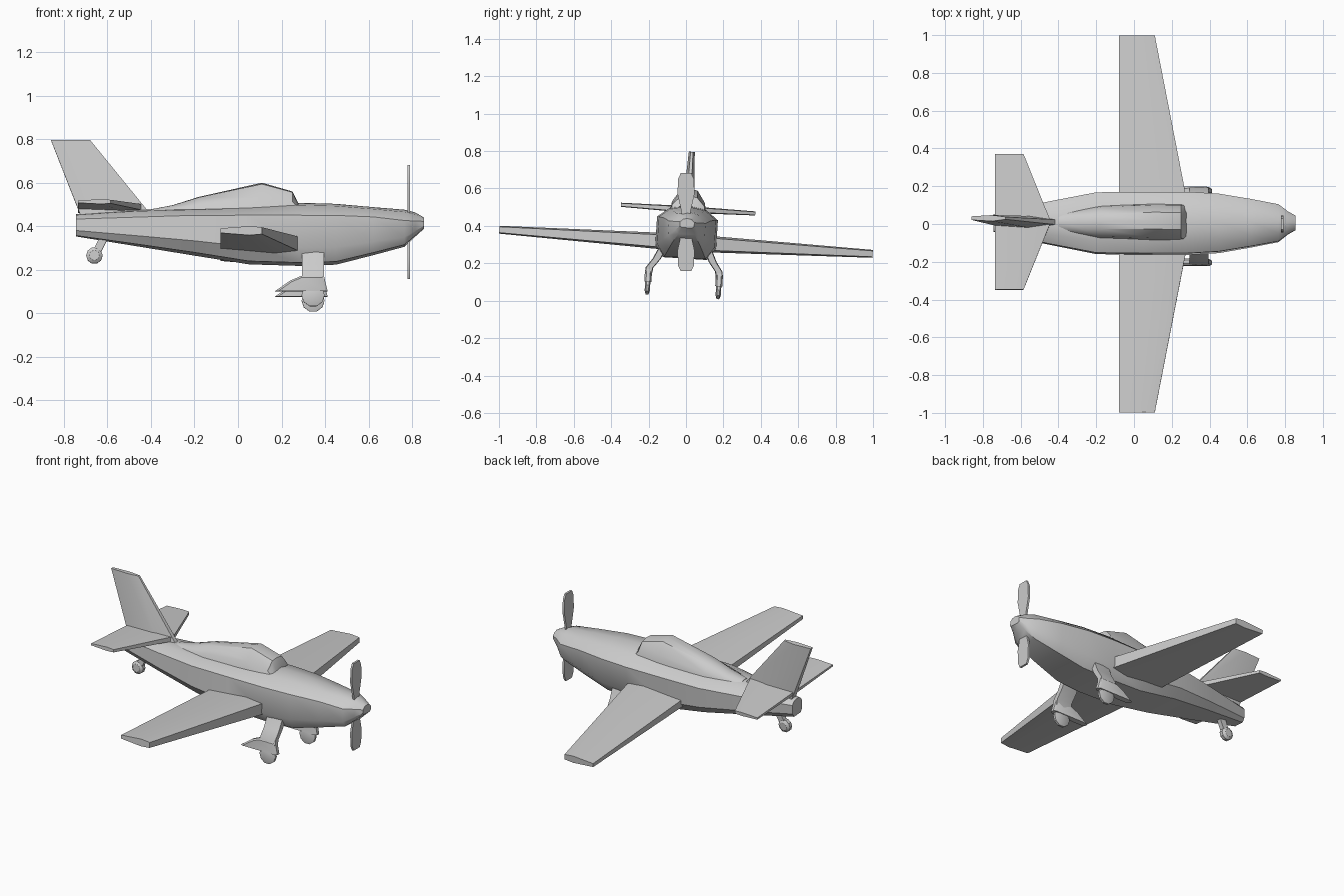
import bpy, bmesh, math
from mathutils import Matrix, Vector

if "Cube" in bpy.data.objects:
    bpy.data.objects.remove(bpy.data.objects["Cube"])

# The whole aircraft is banked slightly about its long axis
PIVOT = Vector((0, 0, 0.315))
ROLL = (Matrix.Translation(PIVOT) @ Matrix.Rotation(math.radians(-3.7), 4, 'X')
        @ Matrix.Translation(-PIVOT))


def finish(name, bm, roll=True, mirror=False, angle=35):
    bmesh.ops.recalc_face_normals(bm, faces=bm.faces)
    me = bpy.data.meshes.new(name)
    bm.to_mesh(me)
    bm.free()
    ob = bpy.data.objects.new(name, me)
    bpy.context.collection.objects.link(ob)
    if roll:
        ob.matrix_world = ROLL
    bpy.ops.object.select_all(action='DESELECT')
    ob.select_set(True)
    bpy.context.view_layer.objects.active = ob
    bpy.ops.object.shade_smooth_by_angle(angle=math.radians(angle))
    if mirror:
        ob.modifiers.new("mirror", 'MIRROR').use_axis = (False, True, False)
    return ob


def loft(name, rings, **kw):
    bm = bmesh.new()
    loops = [[bm.verts.new(p) for p in r] for r in rings]
    n = len(loops[0])
    for a, b in zip(loops, loops[1:]):
        for i in range(n):
            j = (i + 1) % n
            bm.faces.new((a[i], a[j], b[j], b[i]))
    bm.faces.new(loops[0])
    bm.faces.new(loops[-1])
    return finish(name, bm, **kw)


def symmetric(half):
    """Close a half profile (starting at the bottom) across y = 0."""
    return half + [(x, -y, z) for x, y, z in reversed(half) if y > 1e-6]


# Fuselage with nose: x, half width, bottom, shoulder, top
def body(x, w, b, s, t):
    return symmetric([(x, w * 0.72, b), (x, w, b + 0.3 * (s - b)), (x, w, s),
                      (x, w * 0.6, s + 0.75 * (t - s)), (x, 0, t)])


loft("fuselage", [body(*s) for s in [
    (-0.745, 0.045, 0.355, 0.43, 0.455), (-0.46, 0.11, 0.312, 0.435, 0.475),
    (-0.2, 0.16, 0.272, 0.44, 0.48), (0.05, 0.163, 0.232, 0.44, 0.49),
    (0.28, 0.163, 0.225, 0.44, 0.508), (0.45, 0.153, 0.23, 0.44, 0.503),
    (0.62, 0.125, 0.272, 0.435, 0.488), (0.765, 0.098, 0.31, 0.42, 0.476),
    (0.815, 0.06, 0.355, 0.42, 0.463), (0.855, 0.038, 0.39, 0.42, 0.44)]])


# Canopy: x, half width, top
def hood(x, w, t):
    b = 0.455
    h = t - b
    return symmetric([(x, w, b), (x, w * 0.88, b + h * 0.5),
                      (x, w * 0.45, b + h * 0.94), (x, 0, t)])


loft("canopy", [hood(*s) for s in [
    (-0.4, 0.04, 0.478), (-0.3, 0.065, 0.497), (-0.18, 0.088, 0.535),
    (0.11, 0.1, 0.6), (0.25, 0.1, 0.56), (0.285, 0.098, 0.49)]])


# Wings and tailplane: span position, leading x, trailing x, height, half thickness
def foil(y, le, te, z, t):
    c = le - te
    up = [(le, 0.75), (le - 0.3 * c, 1.0), (te, 0.5)]
    return [(x, y, z + t * k) for x, k in up] + [(x, y, z - t * k) for x, k in reversed(up)]


loft("wing", [foil(0.02, 0.3, -0.08, 0.31, 0.047),
              foil(1.0, 0.11, -0.08, 0.315, 0.021)], mirror=True)
loft("tailplane", [foil(0.0, 0.02 - 0.46, -0.735, 0.488, 0.018),
                   foil(0.36, -0.585, -0.735, 0.49, 0.011)], mirror=True)


# Fin: height, leading x, trailing x, half thickness
def fin_ring(z, le, te, t):
    m = le - 0.4 * (le - te)
    return [(le, t * 0.4, z), (m, t, z), (te, t * 0.6, z),
            (te, -t * 0.6, z), (m, -t, z), (le, -t * 0.4, z)]


loft("fin", [fin_ring(0.44, -0.39, -0.72, 0.034),
             fin_ring(0.797, -0.68, -0.86, 0.016)])

# Main gear legs swept along a bent path
loft("gear_leg", [[(0.295, y - t, z), (0.345, y - t * 1.2, z), (0.395, y - t, z),
                   (0.395, y + t, z), (0.345, y + t * 1.2, z), (0.295, y + t, z)]
                  for y, z, t in [(0.115, 0.29, 0.018), (0.15, 0.215, 0.018),
                                  (0.186, 0.165, 0.017), (0.19, 0.12, 0.015)]],
     mirror=True)

# Wheel fairings
spat = [(0.17, 0.088), (0.24, 0.137), (0.29, 0.158), (0.395, 0.158), (0.412, 0.088)]
loft("wheel_fairing", [[(0.3 + (x - 0.3) * s, y, 0.088 + (z - 0.088) * s) for x, z in spat]
                       for y, s in [(0.171, 0.88), (0.18, 1), (0.2, 1), (0.209, 0.88)]],
     mirror=True)


# Wheels as low-poly rounded discs
def wheel(name, x, y, z, r, hw, mirror=False):
    rings = [[(x + r * k * math.cos(a), y + hw * o, z + r * k * math.sin(a))
              for a in [math.tau * i / 10 for i in range(10)]]
             for o, k in [(-1, 0.6), (-0.5, 1), (0.5, 1), (1, 0.6)]]
    return loft(name, rings, mirror=mirror)


wheel("main_wheel", 0.345, 0.19, 0.07, 0.053, 0.014, True)
wheel("tail_wheel", -0.66, 0, 0.265, 0.038, 0.022)

# Tail wheel strut
loft("tail_strut", [[(x - 0.02, -0.014, z), (x + 0.02, -0.014, z),
                     (x + 0.02, 0.014, z), (x - 0.02, 0.014, z)]
                    for x, z in [(-0.615, 0.35), (-0.652, 0.275)]])

# Two-bladed propeller, standing upright: distance from hub, half width
for name, d in (("upper_blade", 1), ("lower_blade", -1)):
    loft(name, [[(0.785 + 0.006, -w, 0.42 + d * h), (0.785 + 0.006, w, 0.42 + d * h),
                 (0.785 - 0.006, w, 0.42 + d * h), (0.785 - 0.006, -w, 0.42 + d * h)]
                for h, w in [(0.0, 0.02), (0.06, 0.025), (0.15, 0.045),
                             (0.23, 0.043), (0.262, 0.028)]], roll=False)
